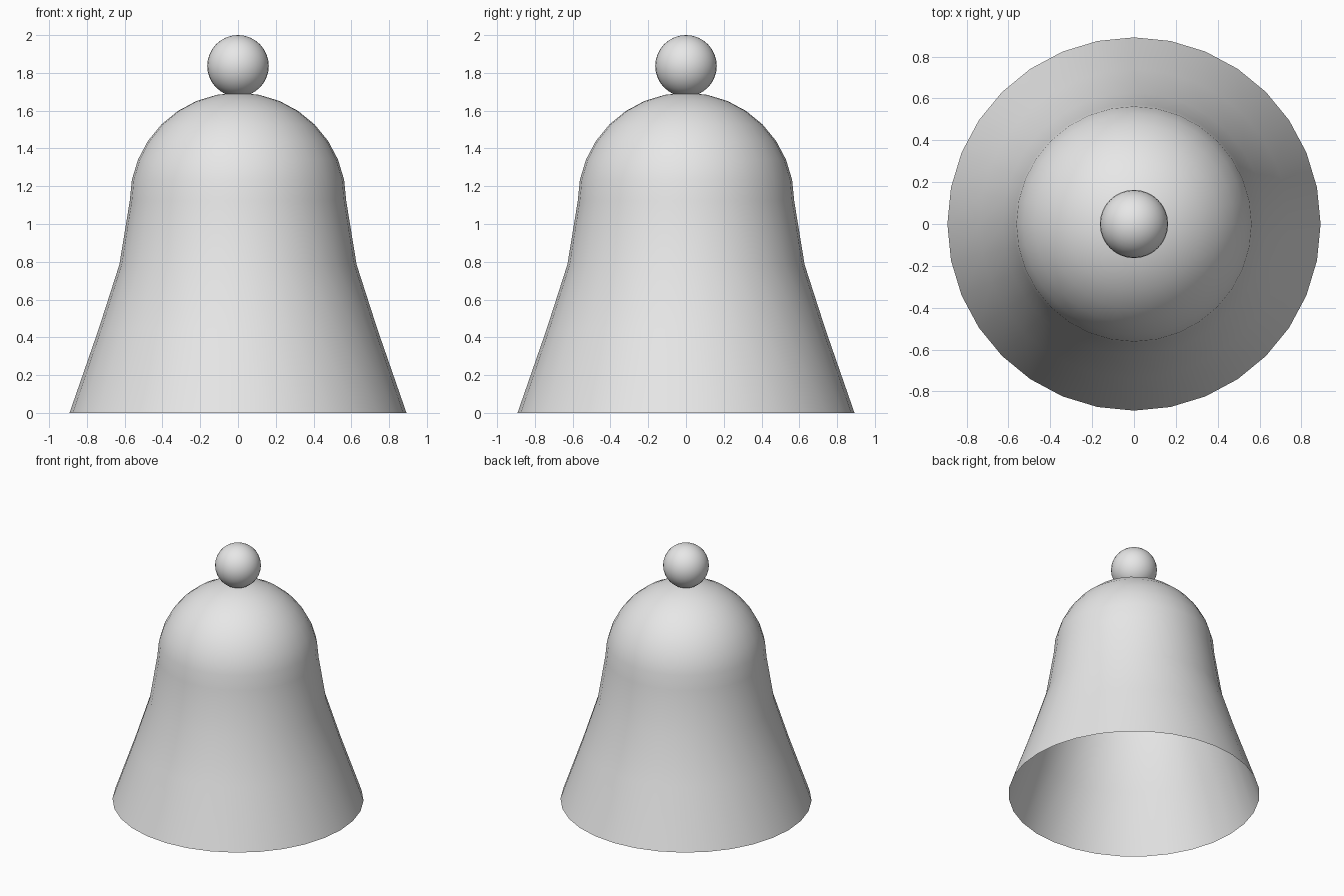
import bpy, bmesh
from math import cos, sin, pi, radians

SEGMENTS = 32
cube = bpy.data.objects.get("Cube")
if cube:
    bpy.data.objects.remove(cube, do_unlink=True)

# Single plain grey
grey = bpy.data.materials.new("plain_grey")
grey.use_nodes = True
colour = (0.8, 0.8, 0.8, 1)
grey.diffuse_color = colour
grey.node_tree.nodes["Principled BSDF"].inputs["Base Color"].default_value = colour


def finish(name, bm):
    bmesh.ops.recalc_face_normals(bm, faces=bm.faces)
    mesh = bpy.data.meshes.new(name)
    bm.to_mesh(mesh)
    bm.free()
    mesh.materials.append(grey)
    mesh.shade_smooth()
    obj = bpy.data.objects.new(name, mesh)
    bpy.context.collection.objects.link(obj)
    return obj


# Bell body: hemispherical crown, then a flared skirt, open underneath
crown_radius, crown_z = 0.573, 1.122
profile = [(crown_radius * sin(i * pi / 16), crown_z + crown_radius * cos(i * pi / 16))
           for i in range(9)]
profile += [(0.628, 0.785), (0.739, 0.44), (0.892, 0)]

bm = bmesh.new()
verts = [bm.verts.new((r, 0, z)) for r, z in profile]
edges = [bm.edges.new(pair) for pair in zip(verts, verts[1:])]
bmesh.ops.spin(bm, geom=verts + edges, cent=(0, 0, 0), axis=(0, 0, 1),
               angle=radians(360), steps=SEGMENTS)
bmesh.ops.remove_doubles(bm, verts=bm.verts, dist=0.0001)
body = finish("bell_body", bm)
# An open shell needs its normals pointing away from the axis
if sum(p.normal.dot(p.center) for p in body.data.polygons) < 0:
    body.data.flip_normals()

# Round knob on the crown
bm = bmesh.new()
bmesh.ops.create_uvsphere(bm, u_segments=SEGMENTS, v_segments=16, radius=0.163)
bmesh.ops.translate(bm, verts=bm.verts, vec=(0, 0, 1.837))
finish("top_knob", bm)
